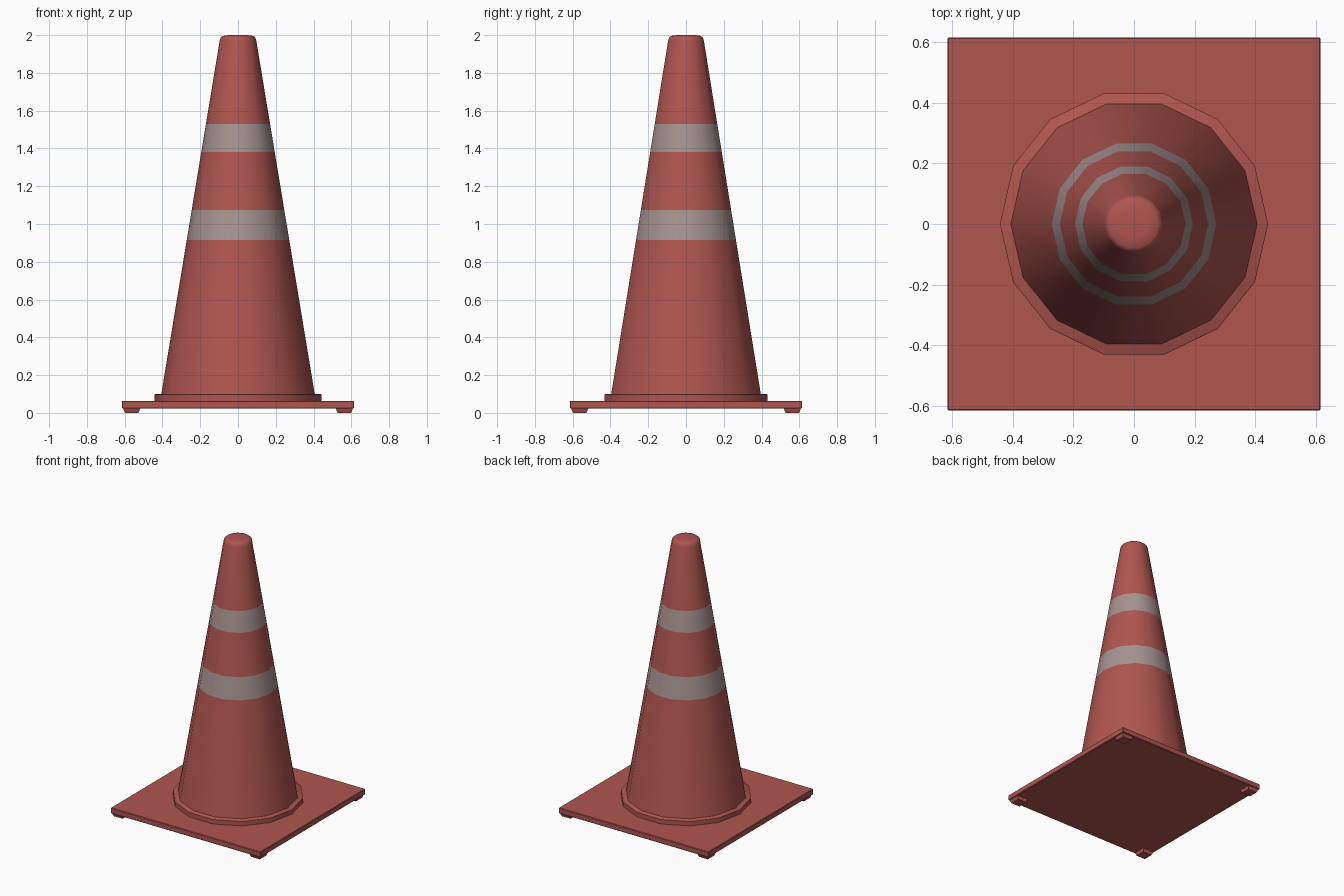
import bpy, bmesh, math

if "Cube" in bpy.data.objects:
    bpy.data.objects.remove(bpy.data.objects["Cube"])

SIDES = 14


def material(name, rgb):
    m = bpy.data.materials.new(name)
    m.diffuse_color = (*rgb, 1)
    m.use_nodes = True
    m.node_tree.nodes["Principled BSDF"].inputs["Base Color"].default_value = m.diffuse_color
    return m


RED = material("faded red", (0.43, 0.092, 0.08))
GREY = material("stripe grey", (0.38, 0.29, 0.28))


def finish(bm, name, mats, angle=30):
    bmesh.ops.recalc_face_normals(bm, faces=bm.faces)
    me = bpy.data.meshes.new(name)
    bm.to_mesh(me)
    bm.free()
    for m in mats:
        me.materials.append(m)
    ob = bpy.data.objects.new(name, me)
    bpy.context.collection.objects.link(ob)
    bpy.ops.object.select_all(action='DESELECT')
    ob.select_set(True)
    bpy.context.view_layer.objects.active = ob
    bpy.ops.object.shade_smooth_by_angle(angle=math.radians(angle))
    return ob


def lathe(name, profile, mats, stripes=()):
    """Capped stack of 14-sided rings from (radius, z) pairs."""
    bm = bmesh.new()
    rings = []
    for r, z in profile:
        rings.append([bm.verts.new((r * math.cos(math.tau * i / SIDES),
                                    r * math.sin(math.tau * i / SIDES), z))
                      for i in range(SIDES)])
    for a, b in zip(rings, rings[1:]):
        for i in range(SIDES):
            j = (i + 1) % SIDES
            bm.faces.new((a[i], a[j], b[j], b[i]))
    bm.faces.new(rings[0])
    bm.faces.new(rings[-1])
    # stripes are chosen by face height
    for f in bm.faces:
        z = f.calc_center_median().z
        f.material_index = int(any(lo < z < hi for lo, hi in stripes))
    return finish(bm, name, mats, 50)


def block(name, cx, cy, half, half_low, z0, z1, bevel=0):
    """Square slab, optionally narrower at the bottom."""
    bm = bmesh.new()
    bmesh.ops.create_cube(bm, size=2)
    for v in bm.verts:
        h = half if v.co.z > 0 else half_low
        v.co = (cx + v.co.x * h, cy + v.co.y * h, z1 if v.co.z > 0 else z0)
    if bevel:
        bmesh.ops.bevel(bm, geom=bm.edges[:], offset=bevel, segments=1, affect='EDGES')
    return finish(bm, name, [RED])


# tapered body with two reflective stripes and a rounded tip
def radius(z):
    return 0.406 - (z - 0.1) * (0.406 - 0.097) / 1.87


STRIPES = [(0.915, 1.075), (1.38, 1.53)]
heights = [0.06, 0.1, 0.915, 1.075, 1.38, 1.53, 1.97]
profile = [(radius(z), z) for z in heights]
profile += [(0.092, 1.987), (0.08, 1.996), (0.05, 2.0)]
lathe("cone_body", profile, [RED, GREY], STRIPES)

# collar around the foot of the cone
lathe("collar", [(0.442, 0.06), (0.442, 0.097), (0.438, 0.1)], [RED])

# square base plate
block("base_plate", 0, 0, 0.615, 0.615, 0.023, 0.064, 0.004)

# four small corner feet
for sx in (-1, 1):
    for sy in (-1, 1):
        block("corner_foot", sx * 0.563, sy * 0.563, 0.046, 0.036, 0.0, 0.026)
